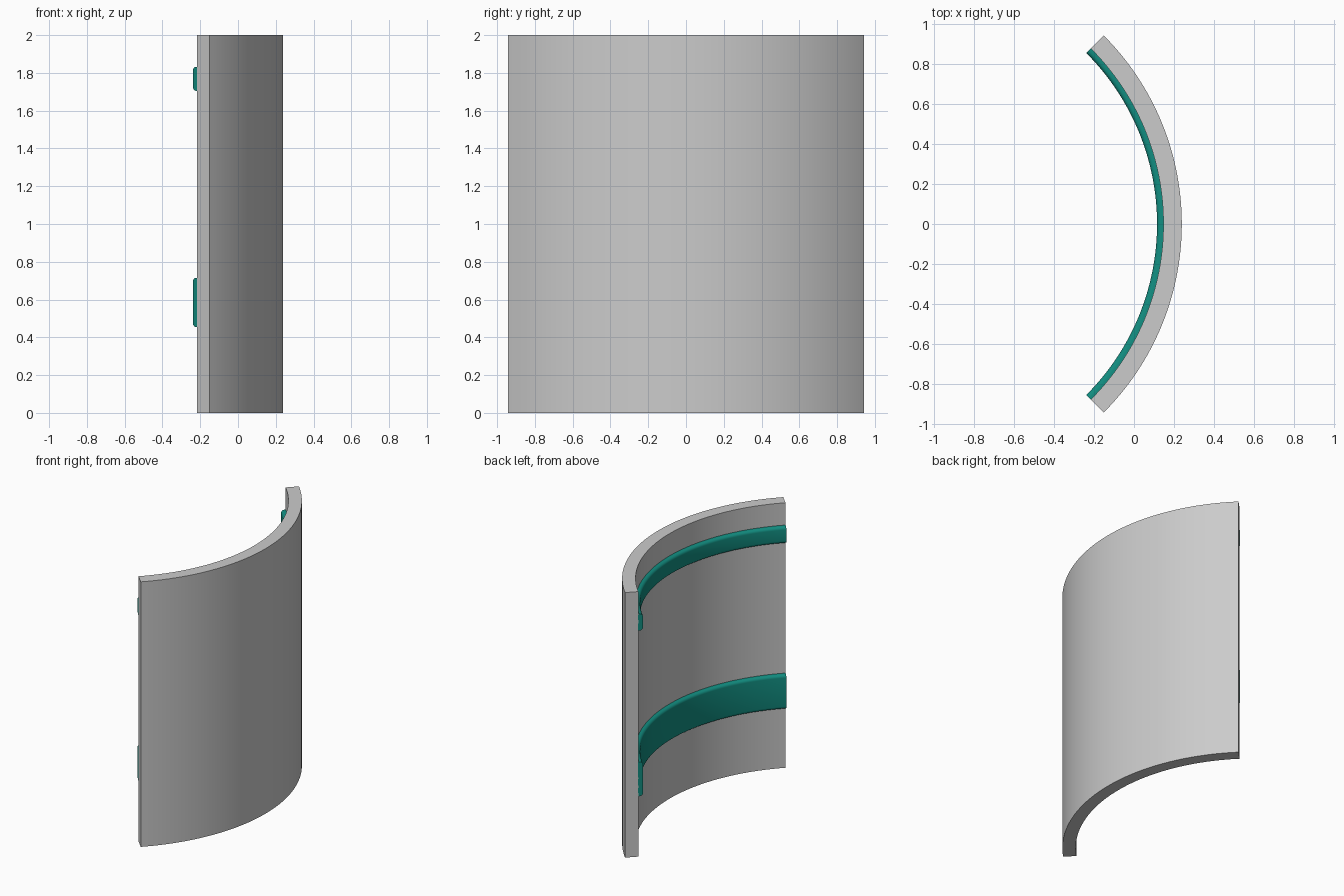
import bpy, bmesh, math

if "Cube" in bpy.data.objects:
    bpy.data.objects.remove(bpy.data.objects["Cube"])

CX = -1.0943            # arc centre on x
HALF = math.radians(45) # half sweep of the arc
SEG = 64


def material(name, rgb):
    m = bpy.data.materials.new(name)
    m.diffuse_color = (*rgb, 1)
    m.use_nodes = True
    m.node_tree.nodes["Principled BSDF"].inputs["Base Color"].default_value = m.diffuse_color
    return m


def swept_arc(name, profile, mat):
    """Sweep a closed (radius, z) profile around the vertical arc axis."""
    bm = bmesh.new()
    rings = []
    for i in range(SEG + 1):
        a = -HALF + 2 * HALF * i / SEG
        rings.append([bm.verts.new((CX + r * math.cos(a), r * math.sin(a), z)) for r, z in profile])
    n = len(profile)
    for a, b in zip(rings, rings[1:]):
        for k in range(n):
            bm.faces.new((a[k], a[(k + 1) % n], b[(k + 1) % n], b[k]))
    bm.faces.new(rings[0])
    bm.faces.new(rings[-1])
    bmesh.ops.recalc_face_normals(bm, faces=bm.faces)
    me = bpy.data.meshes.new(name)
    bm.to_mesh(me)
    bm.free()
    me.materials.append(mat)
    ob = bpy.data.objects.new(name, me)
    bpy.context.collection.objects.link(ob)
    bpy.context.view_layer.objects.active = ob
    ob.select_set(True)
    bpy.ops.object.shade_smooth_by_angle(angle=math.radians(35))
    ob.select_set(False)


def band_profile(z0, z1, r_in=1.2095, r_out=1.242, c=0.022, steps=5):
    """Flat back against the wall, rounded corners on the inner side."""
    pts = [(r_out, z0)]
    for cz, start in ((z0 + c, 270), (z1 - c, 180)):
        for k in range(steps + 1):
            t = math.radians(start - 90 * k / steps)
            pts.append((r_in + c + c * math.cos(t), cz + c * math.sin(t)))
    return pts + [(r_out, z1)]


grey = material("light grey", (0.6, 0.6, 0.6))
teal = material("teal", (0.006, 0.27, 0.22))

# curved wall panel
swept_arc("wall_panel", [(1.2413, 0), (1.3333, 0), (1.3333, 2), (1.2413, 2)], grey)

# raised stripes on the hollow side
swept_arc("lower_stripe", band_profile(0.455, 0.715), teal)
swept_arc("upper_stripe", band_profile(1.705, 1.832), teal)
